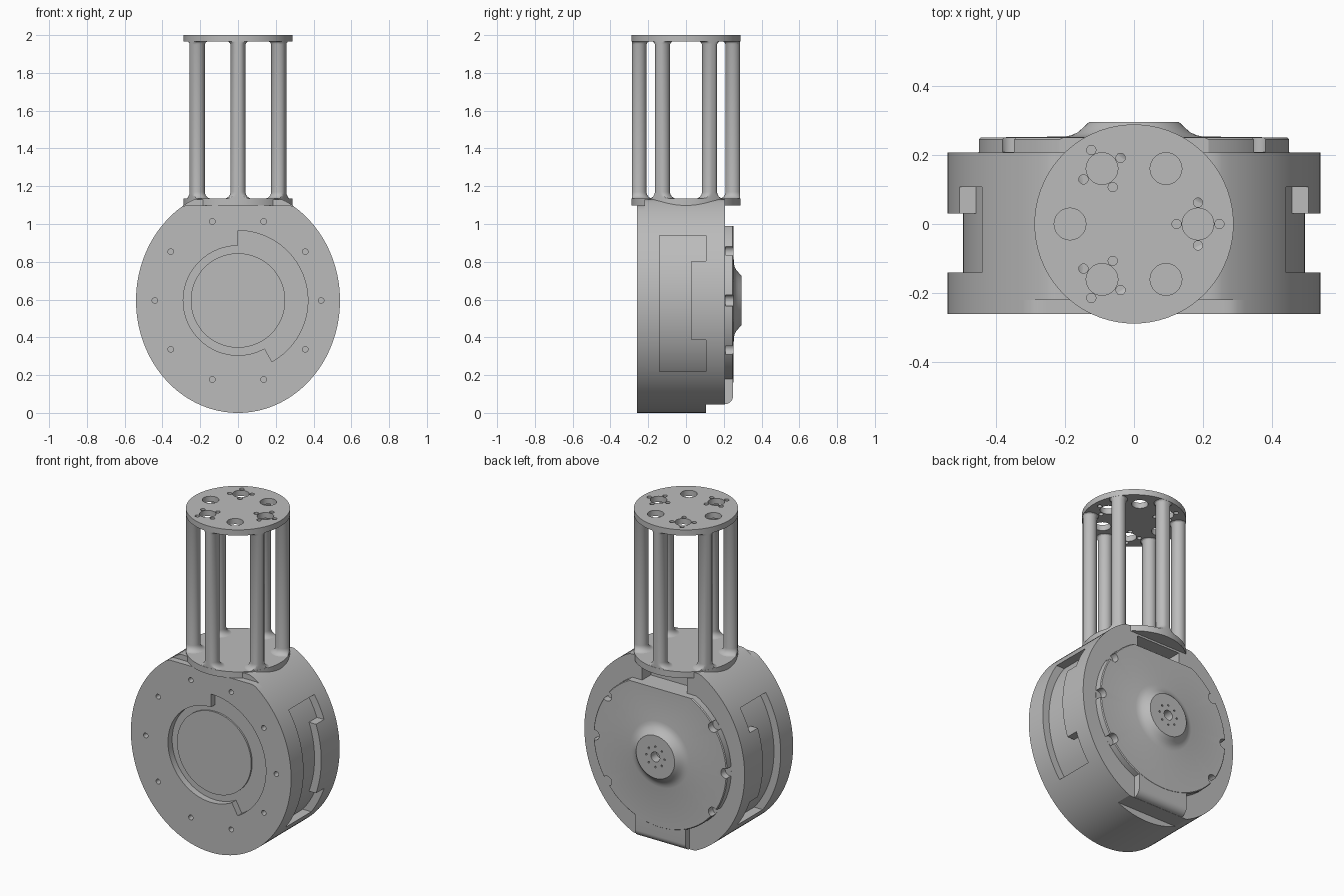
import bpy, bmesh
from math import sin, cos, pi, radians, hypot
from mathutils import Vector

if "Cube" in bpy.data.objects:
    bpy.data.objects.remove(bpy.data.objects["Cube"])

CZ = 0.595  # height of the drum axis
grey = bpy.data.materials.new("plain grey")
grey.diffuse_color = (0.5, 0.5, 0.5, 1)
grey.use_nodes = True
grey.node_tree.nodes["Principled BSDF"].inputs["Base Color"].default_value = grey.diffuse_color


def finish(name, bm):
    bmesh.ops.remove_doubles(bm, verts=bm.verts, dist=1e-5)
    bmesh.ops.recalc_face_normals(bm, faces=bm.faces)
    me = bpy.data.meshes.new(name)
    bm.to_mesh(me)
    bm.free()
    me.materials.append(grey)
    ob = bpy.data.objects.new(name, me)
    bpy.context.collection.objects.link(ob)
    return ob


def prism(name, pts, a, b, axis="y"):
    """Extrude a 2D outline between a and b along an axis."""
    place = {"x": lambda p, h: (h, p[0], p[1]),
             "y": lambda p, h: (p[0], h, p[1]),
             "z": lambda p, h: (p[0], p[1], h)}[axis]
    bm = bmesh.new()
    lo = [bm.verts.new(place(p, a)) for p in pts]
    hi = [bm.verts.new(place(p, b)) for p in pts]
    bm.faces.new(lo)
    bm.faces.new(hi)
    n = len(pts)
    for i in range(n):
        j = (i + 1) % n
        bm.faces.new((lo[i], lo[j], hi[j], hi[i]))
    return finish(name, bm)


def box(x0, x1, y0, y1, z0, z1, name="cutter"):
    return prism(name, [(x0, z0), (x1, z0), (x1, z1), (x0, z1)], y0, y1)


def arc(r, a0, a1, n, cx=0, cy=0):
    return [(cx + r * cos(radians(a0 + (a1 - a0) * i / n)),
             cy + r * sin(radians(a0 + (a1 - a0) * i / n))) for i in range(n + 1)]


def disc(name, r, a, b, axis="y", cx=0, cy=0, n=24):
    return prism(name, arc(r, 0, 360, n, cx, cy)[:-1], a, b, axis)


def oval(rx, rz, zmin, zmax, n=128):
    """Ellipse outline of the drum, flattened at zmin and zmax."""
    return [(rx * cos(2 * pi * i / n),
             min(zmax, max(zmin, CZ + rz * sin(2 * pi * i / n)))) for i in range(n)]


def lathe(name, profile, axis, n, cx=0, cy=0):
    bm = bmesh.new()
    rings = []
    for r, h in profile:
        ring = []
        for i in range(n):
            u, v = cx + r * cos(2 * pi * i / n), cy + r * sin(2 * pi * i / n)
            ring.append(bm.verts.new((u, h, v) if axis == "y" else (u, v, h)))
        rings.append(ring)
    for p, q in zip(rings, rings[1:]):
        for i in range(n):
            j = (i + 1) % n
            bm.faces.new((p[i], p[j], q[j], q[i]))
    return finish(name, bm)


def cut(ob, cutters):
    for c in cutters:
        m = ob.modifiers.new("cut", "BOOLEAN")
        m.operation, m.solver, m.object = "DIFFERENCE", "EXACT", c
        bpy.context.view_layer.objects.active = ob
        bpy.ops.object.modifier_apply(modifier=m.name)
        bpy.data.objects.remove(c)


# drum body with side slots
drum = prism("drum_body", oval(0.54, CZ, 0, 1.13), -0.22, 0.107)
slots = []
for s in (-1, 1):
    x0, x1 = sorted((s * 0.36, s * 0.7))
    slots += [box(x0, x1, -0.14, 0.03, 0.22, 0.94),
              box(x0, x1, 0.01, 0.15, 0.22, 0.385),
              box(x0, x1, 0.01, 0.15, 0.805, 0.94)]
cut(drum, slots)
prism("inner_rotor", oval(0.495, 0.55, 0.06, 1.1), -0.15, 0.1065)

# rear ring, flat underneath, with a notch at the top
ring = prism("rear_ring", oval(0.54, CZ, 0.045, 1.13), 0.107, 0.207)
cut(ring, [box(-0.15, 0.15, 0.125, 0.3, 0.99, 1.085)])

# front flange with stepped opening and screw holes
flange = prism("front_flange", oval(0.54, CZ, 0, 1.098), -0.26, -0.22)
opening = arc(0.37, -61, 90, 40, 0, CZ) + arc(0.29, 90, 299, 56, 0, CZ)
holes = [disc("cutter", 0.015, -0.3, -0.2, "y", *p, n=16)
         for p in arc(0.44, 0, 324, 9, 0, CZ)]
cut(flange, [prism("cutter", opening, -0.3, -0.2)] + holes)
disc("front_disc", 0.25, -0.23, -0.2, "y", 0, CZ, 72)

# rear cover with flared hub
cover = lathe("rear_cover", [(0, 0.2), (0.45, 0.2), (0.45, 0.245), (0.445, 0.25),
              (0.2, 0.253), (0.18, 0.257), (0.163, 0.265), (0.148, 0.278),
              (0.13, 0.295), (0, 0.295)], "y", 80, 0, CZ)
notches = [disc("cutter", 0.03, 0.208, 0.4, "y", 0.44 * cos(radians(a)),
                CZ + 0.44 * sin(radians(a)))
           for a in (0, 36, -36, 180, 144, 216)]
bolts = [disc("cutter", 0.006, 0.28, 0.4, "y", *p, n=8)
         for p in arc(0.062, 0, 315, 7, 0, CZ)]
cut(cover, [box(-0.5, 0.5, 0.1, 0.4, 0.99, 1.2),
            disc("cutter", 0.03, 0.24, 0.4, "y", 0, CZ)] + notches + bolts)

# rounded foot below the rear cover
foot = [(0.19, 0.046), (0.19, 0.2), (0.249, 0.2)] + arc(0.044, 0, -90, 8, 0.205, 0.09)
prism("rear_foot", foot, -0.17, 0.17, "x")

# mast: base plate, six filleted pillars, drilled top plate
disc("mast_base", 0.288, 1.097, 1.135, "z", n=72)
top = disc("mast_top", 0.288, 1.965, 2.0, "z", n=72)
fillet = [(0.04 + 0.036 * (1 - sin(t * pi / 12)), 1.134 + 0.036 * (1 - cos(t * pi / 12)))
          for t in range(7)]
for k in range(6):
    a = radians(30 + 60 * k)
    p = lathe("pillar_%d" % (k + 1), [(0, 1.12), (0.076, 1.12)] + fillet +
              [(0.04, 1.95), (0.044, 1.96), (0.052, 1.966), (0, 1.966)],
              "z", 28, 0.249 * cos(a), 0.249 * sin(a))
    for v in p.data.vertices:  # trim the fillets to the plate edge
        d = hypot(v.co.x, v.co.y)
        if d > 0.287:
            v.co.x *= 0.287 / d
            v.co.y *= 0.287 / d

drills = []
for k in range(6):
    a = radians(60 * k)
    x, y = 0.185 * cos(a), 0.185 * sin(a)
    drills.append(disc("cutter", 0.046, 1.9, 2.1, "z", x, y, 28))
    if k % 2 == 0:
        drills += [disc("cutter", 0.0135, 1.9, 2.1, "z", x + 0.062 * cos(a + q * pi / 2),
                        y + 0.062 * sin(a + q * pi / 2), 14) for q in range(4)]
cut(top, drills)

# smooth curved surfaces, keep edges crisp
bpy.ops.object.select_all(action="SELECT")
bpy.context.view_layer.objects.active = drum
bpy.ops.object.shade_smooth_by_angle(angle=radians(25))
